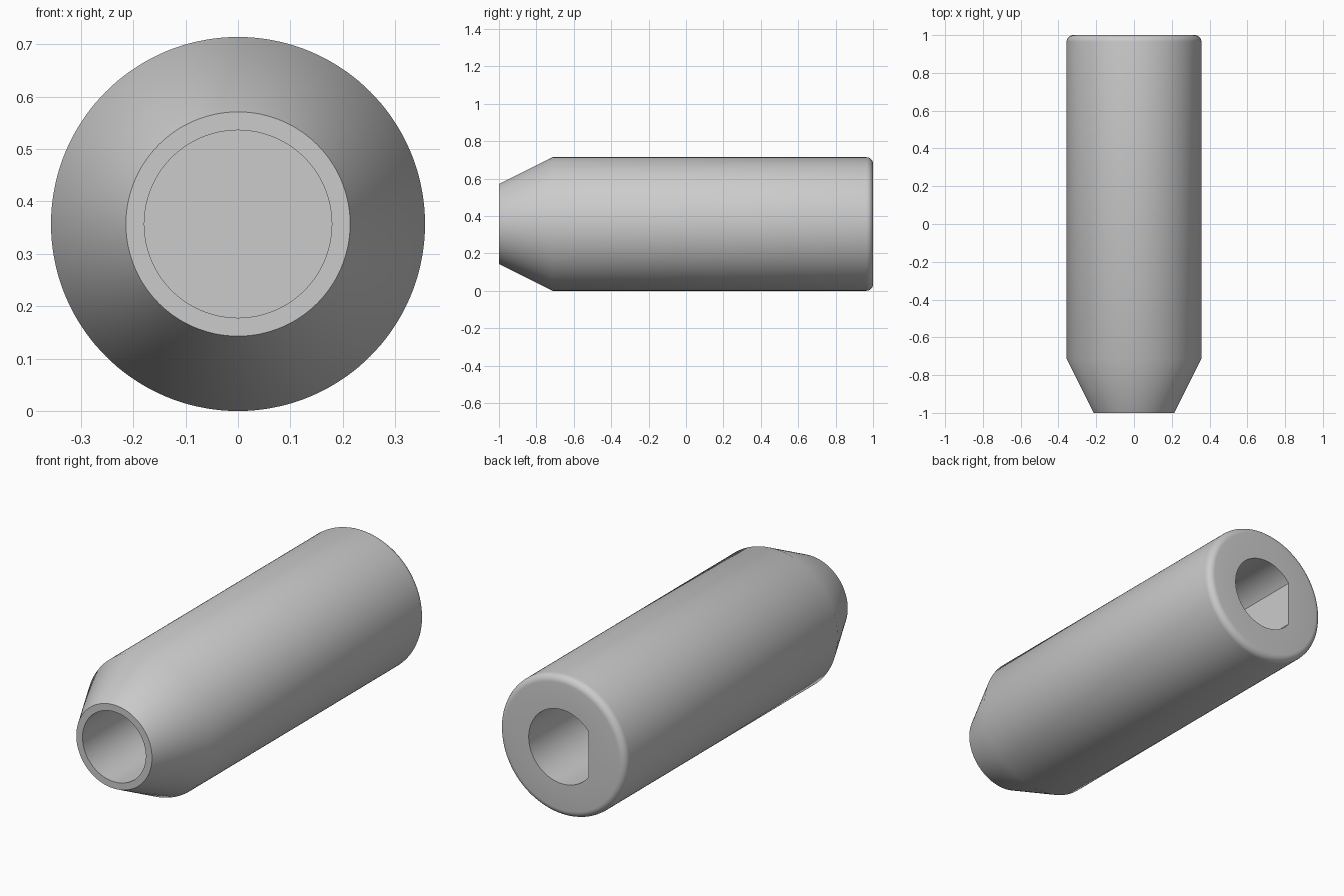
import bpy
import bmesh
from math import sin, cos, pi, radians

if "Cube" in bpy.data.objects:
    bpy.data.objects.remove(bpy.data.objects["Cube"], do_unlink=True)

SEGMENTS = 144
RADIUS = 0.357            # body radius, also the height of the axis
ROUND = 0.035             # rounding of the back rim
HOLE = 0.189              # radius of the D-shaped socket
FLAT = HOLE * cos(radians(142.5))

grey = bpy.data.materials.new("plain_grey")
grey.use_nodes = True
colour = (0.6, 0.6, 0.6, 1)
grey.diffuse_color = colour
grey.node_tree.nodes["Principled BSDF"].inputs["Base Color"].default_value = colour

bm = bmesh.new()


def ring(y, r, flat=None):
    """Circle around the body axis, optionally cut straight on its right side."""
    verts = []
    for i in range(SEGMENTS):
        a = 2 * pi * i / SEGMENTS
        x = r * cos(a)
        if flat is not None:
            x = max(x, flat)
        verts.append(bm.verts.new((x, y, RADIUS + r * sin(a))))
    return verts


def bridge(a, b):
    for i in range(SEGMENTS):
        j = (i + 1) % SEGMENTS
        bm.faces.new((a[i], a[j], b[j], b[i]))


# Blind round bore, front lip, cone and cylinder
loops = [ring(0.0, 0.179), ring(-1, 0.179), ring(-1, 0.214), ring(-0.714, RADIUS)]

# Rounded back rim
for k in range(7):
    t = k / 6 * pi / 2
    loops.append(ring(1 - ROUND + ROUND * sin(t), RADIUS - ROUND + ROUND * cos(t)))

# Blind D-shaped socket in the back
loops += [ring(1, HOLE, FLAT), ring(0.3, HOLE, FLAT)]

for a, b in zip(loops, loops[1:]):
    bridge(a, b)
bm.faces.new(loops[0])
bm.faces.new(loops[-1])
bmesh.ops.recalc_face_normals(bm, faces=bm.faces)

mesh = bpy.data.meshes.new("tapered_sleeve")
bm.to_mesh(mesh)
bm.free()
mesh.materials.append(grey)
sleeve = bpy.data.objects.new("tapered_sleeve", mesh)
bpy.context.collection.objects.link(sleeve)

# Smooth round walls, sharp rims
bpy.ops.object.select_all(action="DESELECT")
sleeve.select_set(True)
bpy.context.view_layer.objects.active = sleeve
bpy.ops.object.shade_smooth_by_angle(angle=radians(30))
